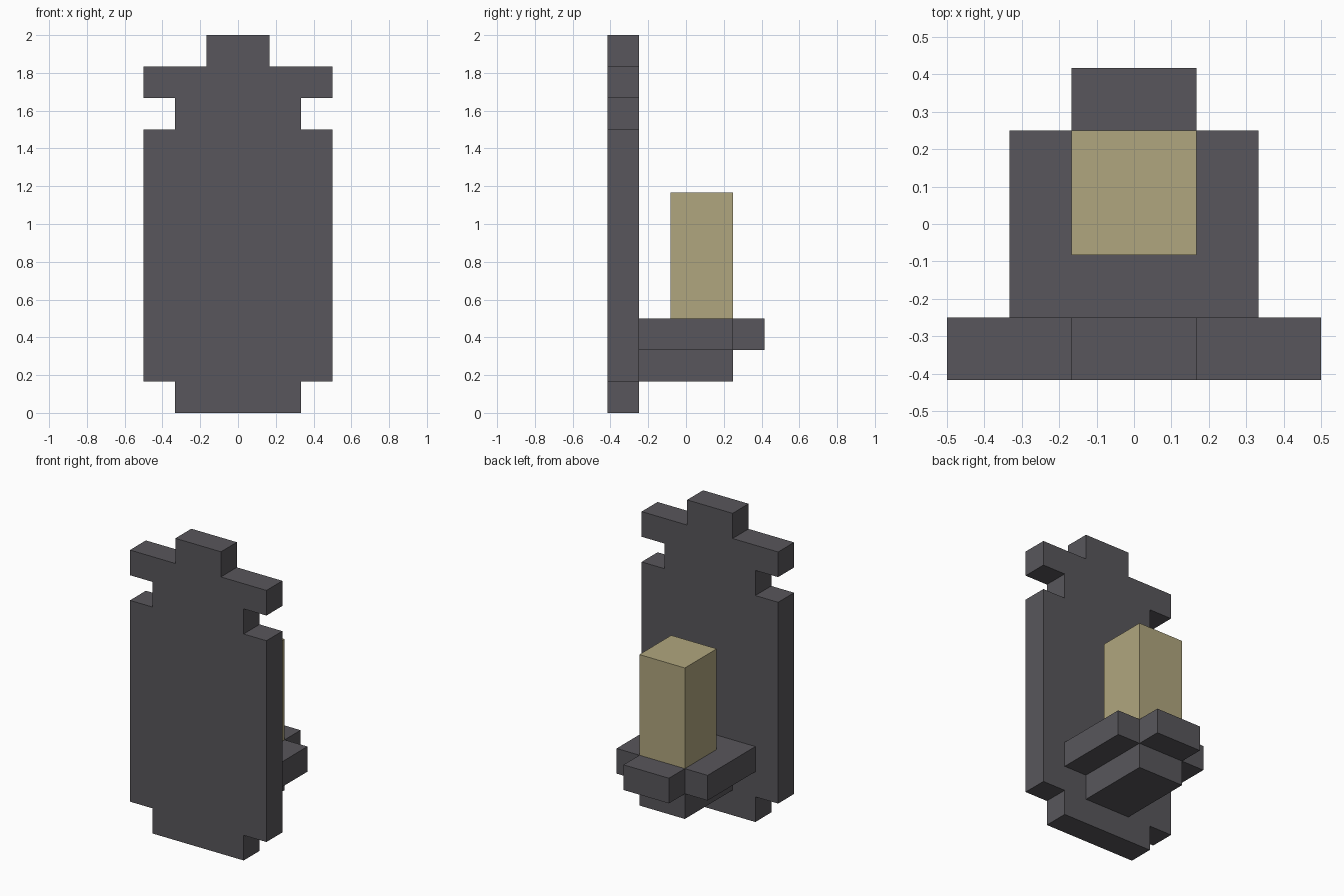
import bpy
import bmesh

if "Cube" in bpy.data.objects:
    bpy.data.objects.remove(bpy.data.objects["Cube"])

U = 1 / 6  # size of one grid block


def material(name, rgb):
    m = bpy.data.materials.new(name)
    m.diffuse_color = (*rgb, 1)
    m.use_nodes = True
    m.node_tree.nodes["Principled BSDF"].inputs["Base Color"].default_value = m.diffuse_color
    return m


dark_metal = material("dark_grey", (0.098, 0.094, 0.106))
wax = material("pale_tan", (0.434, 0.381, 0.209))


def finish(name, bm, mat):
    bmesh.ops.recalc_face_normals(bm, faces=bm.faces)
    mesh = bpy.data.meshes.new(name)
    bm.to_mesh(mesh)
    bm.free()
    mesh.materials.append(mat)
    bpy.context.collection.objects.link(bpy.data.objects.new(name, mesh))


def extrude_outline(name, points, direction, mat):
    """Fill an outline and push it along a direction; all in block units."""
    bm = bmesh.new()
    face = bm.faces.new([bm.verts.new([c * U for c in p]) for p in points])
    out = bmesh.ops.extrude_face_region(bm, geom=[face], use_keep_orig=True)
    verts = [v for v in out["geom"] if isinstance(v, bmesh.types.BMVert)]
    bmesh.ops.translate(bm, verts=verts, vec=[c * U for c in direction])
    finish(name, bm, mat)


def rectangle(x, y0, y1, z):
    return [(-x, y0, z), (x, y0, z), (x, y1, z), (-x, y1, z)]


# Notched wall plate: half profile (x, z) mirrored across the middle
half = [(2, 0), (2, 1), (3, 1), (3, 9), (2, 9), (2, 10),
        (3, 10), (3, 11), (1, 11), (1, 12)]
outline = half + [(-x, z) for x, z in reversed(half)]
extrude_outline("wall_plate", [(x, -2.5, z) for x, z in outline], (0, 1, 0), dark_metal)

# Candle tray with its narrow rear lip
tray = [(2, -1.5), (2, 1.5), (1, 1.5), (1, 2.5)]
outline = tray + [(-x, y) for x, y in reversed(tray)]
extrude_outline("candle_tray", [(x, y, 2) for x, y in outline], (0, 0, 1), dark_metal)

# Bracket under the tray
extrude_outline("tray_bracket", rectangle(1, -1.5, 1.5, 1), (0, 0, 1), dark_metal)

# Candle
extrude_outline("candle", rectangle(1, -0.5, 1.5, 3), (0, 0, 4), wax)
